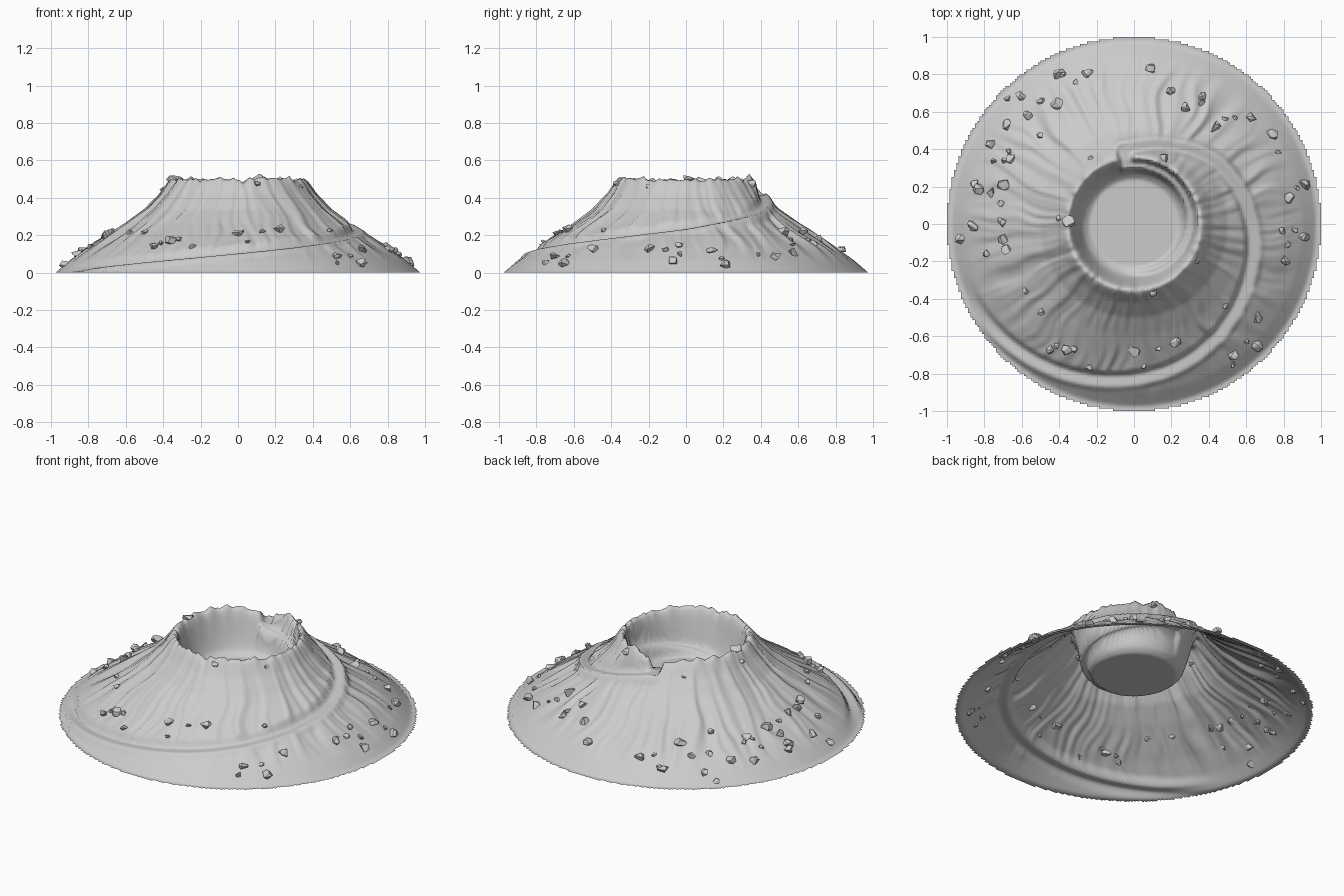
import bpy, bmesh, math, random
from mathutils import Vector, noise

if "Cube" in bpy.data.objects:
    bpy.data.objects.remove(bpy.data.objects["Cube"])

random.seed(4)
N = 160  # grid cells across the terrain

# radius -> height profile: crater floor, wall, rim, outer slope
PROFILE = [(0, .24), (.24, .24), (.275, .27), (.30, .34), (.335, .475), (.355, .503),
           (.375, .485), (.42, .42), (.5, .335), (.6, .262), (.7, .198), (.8, .135),
           (.9, .064), (.975, 0), (1.1, 0)]
# angle (degrees) -> radius of the spiral road outside and inside the crater
ROAD = [(-165, .98), (-139, .935), (-117, .89), (-97, .846), (-76, .805), (-53, .75),
        (-30, .69), (-9, .65), (10, .61), (36, .56), (65, .465), (85, .42), (105, .405)]
INNER = [(-110, .25), (-30, .285), (9, .305), (56, .315), (105, .315)]


def lerp_table(table, x):
    if x <= table[0][0]:
        return table[0][1]
    for (x0, y0), (x1, y1) in zip(table, table[1:]):
        if x <= x1:
            return y0 + (y1 - y0) * (x - x0) / (x1 - x0)
    return table[-1][1]


def step(a, b, x):
    t = min(1, max(0, (x - a) / (b - a)))
    return t * t * (3 - 2 * t)


def height(x, y):
    r, a = math.hypot(x, y), math.atan2(y, x)
    deg = math.degrees(a)
    if deg > 125:
        deg -= 360
    z = lerp_table(PROFILE, r)
    # radial erosion gullies, slightly wandering
    w = a + .09 * noise.noise(Vector((x * 5, y * 5, 3)))
    c, s = math.cos(w), math.sin(w)
    gully = .8 * noise.noise(Vector((c * 12, s * 12, r * 1.5)))
    gully += .6 * noise.noise(Vector((c * 20, s * 20, r * 2.5 + 7)))
    z += .022 * gully * step(.33, .42, r) * (1 - step(.72, .95, r))
    # ragged rim
    jag = noise.noise(Vector((c * 5, s * 5, 9))) + .7 * noise.noise(Vector((c * 12, s * 12, 5)))
    z += .028 * jag * math.exp(-((r - .355) / .035) ** 2)
    # spiral road, descending with angle
    if -165 < deg < 105:
        end = step(-165, -135, deg) * (1 - step(101, 105, deg))
        zr = (deg + 160) * .00145 + max(0, deg) * .0005
        k = (1 - step(.024, .055, abs(r - lerp_table(ROAD, deg)))) * end
        z += (zr - z) * k
        if deg > -110:
            zi = .245 + (deg + 110) * .0008
            k = (1 - step(.014, .032, abs(r - lerp_table(INNER, deg)))) * end
            z += (zi - z) * k * step(-110, -70, deg)
        # notch through the rim joining both roads
        k = step(88, 93, deg) * (1 - step(101, 105, deg)) * step(.29, .31, r) * (1 - step(.41, .45, r))
        z += (min(z, .415) - z) * k
    return max(0, z)


# crater terrain: square grid clipped to a disc
bm = bmesh.new()
verts = {}


def vert(i, j):
    if (i, j) not in verts:
        x, y = 2 * i / N - 1, 2 * j / N - 1
        verts[i, j] = bm.verts.new((x, y, height(x, y)))
    return verts[i, j]


for i in range(N):
    for j in range(N):
        if math.hypot(2 * (i + .5) / N - 1, 2 * (j + .5) / N - 1) < 1:
            bm.faces.new([vert(i, j), vert(i + 1, j), vert(i + 1, j + 1), vert(i, j + 1)])
for f in bm.faces:
    f.smooth = True
mesh = bpy.data.meshes.new("crater_terrain")
bm.to_mesh(mesh)
bm.free()
bpy.context.collection.objects.link(bpy.data.objects.new("crater_terrain", mesh))

# scattered boulders, large and small
LARGE = [(-.77, .43), (-.68, .53), (-.57, .58), (-.61, .68), (-.41, .64), (-.25, .81), (.09, .83),
         (.19, .72), (.27, .62), (.43, .52), (.63, .58), (.37, .68), (.74, .48), (.91, .21),
         (.83, .14), (.91, -.07), (.81, -.19), (-.93, -.08), (-.71, .01), (-.70, -.08),
         (-.68, -.14), (-.85, .21), (-.83, .19), (-.70, .21), (-.76, .17), (-.66, .35),
         (-.45, -.67), (-.36, -.67), (0, -.68), (.22, -.63), (.66, -.65), (.66, -.5),
         (.53, -.7), (.16, .35), (-.35, .01), (-.40, .80), (-.86, -.01)]
SMALL = [(-.5, .47), (-.5, .66), (-.31, .76), (-.38, .8), (-.68, .67), (-.69, .34), (-.75, .33),
         (-.67, .39), (-.71, .11), (-.79, -.16), (-.23, .35), (-.4, .03), (.1, -.37), (.34, -.2),
         (.49, -.44), (-.58, -.36), (-.5, -.47), (-.32, -.67), (-.41, -.65), (-.24, -.77),
         (.05, -.76), (.13, -.67), (.6, -.63), (.53, -.75), (.49, .57), (.54, .57), (.36, .65),
         (.77, .38), (.87, .19), (.79, -.04), (.86, -.03), (.82, -.11)]


def boulders(name, spots, lo, hi):
    # each boulder is the faceted hull of a few random points on a squashed sphere
    bm = bmesh.new()
    for x, y in spots:
        size = random.uniform(lo, hi)
        base = Vector((x, y, height(x, y) + size * .3))
        pts = []
        for _ in range(13):
            d = Vector([random.gauss(0, 1) for _ in range(3)]).normalized() * size
            pts.append(bm.verts.new(base + Vector((d.x, d.y, d.z * .75))))
        bmesh.ops.convex_hull(bm, input=pts)
    mesh = bpy.data.meshes.new(name)
    bm.to_mesh(mesh)
    bm.free()
    bpy.context.collection.objects.link(bpy.data.objects.new(name, mesh))


boulders("large_boulders", LARGE, .028, .037)
boulders("small_boulders", SMALL, .016, .024)
